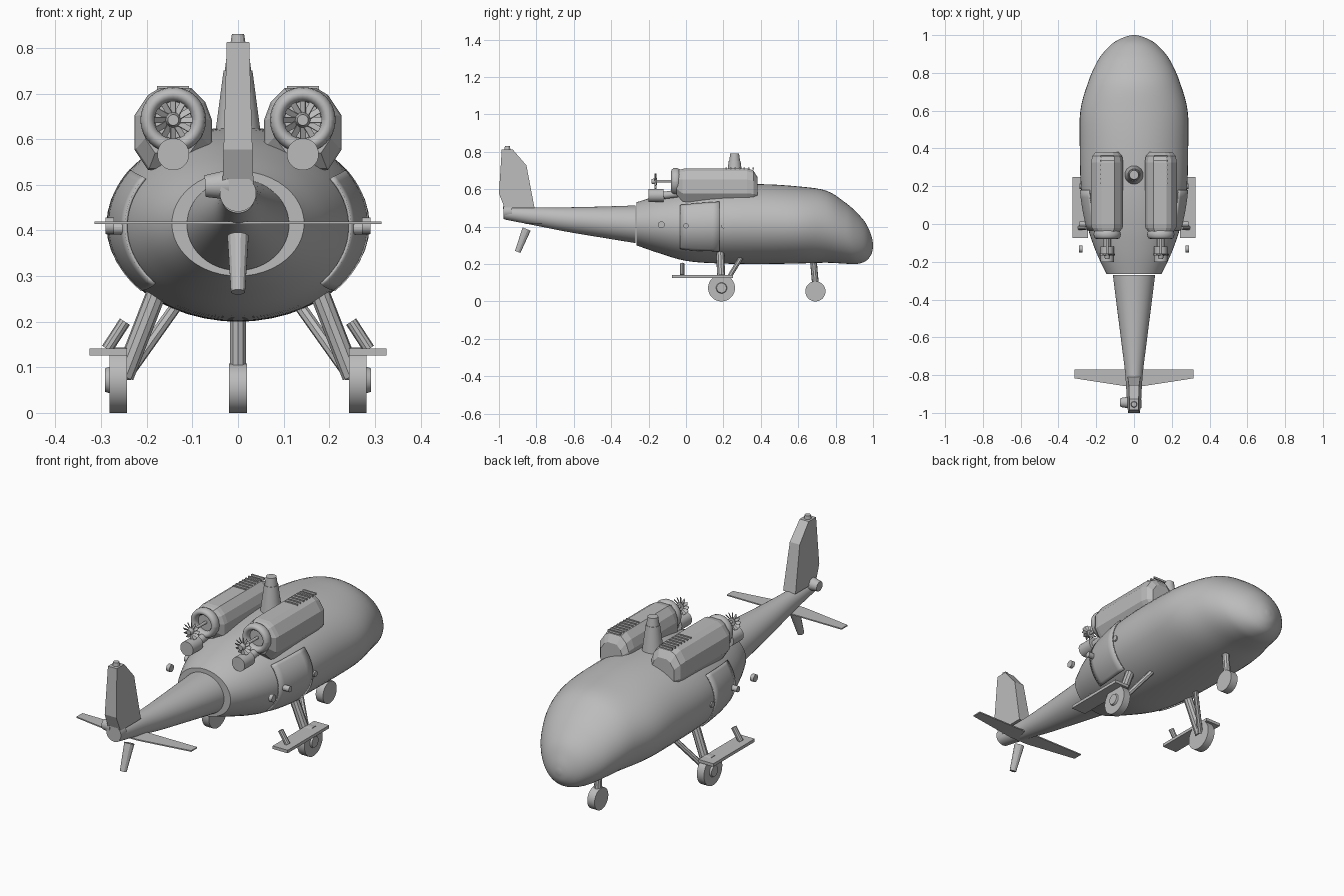
import bpy, bmesh, math
from mathutils import Vector

if "Cube" in bpy.data.objects:
    bpy.data.objects.remove(bpy.data.objects["Cube"], do_unlink=True)

grey = bpy.data.materials.new("plain grey")
grey.use_nodes = True
tone = (0.5, 0.5, 0.5, 1)
grey.diffuse_color = tone
grey.node_tree.nodes["Principled BSDF"].inputs["Base Color"].default_value = tone


def finish(bm, name, smooth=False, angle=40):
    bmesh.ops.recalc_face_normals(bm, faces=bm.faces)
    mesh = bpy.data.meshes.new(name)
    bm.to_mesh(mesh)
    bm.free()
    mesh.materials.append(grey)
    ob = bpy.data.objects.new(name, mesh)
    bpy.context.scene.collection.objects.link(ob)
    if smooth:
        bpy.ops.object.select_all(action="DESELECT")
        ob.select_set(True)
        bpy.context.view_layer.objects.active = ob
        bpy.ops.object.shade_smooth_by_angle(angle=math.radians(angle))
    return ob


def skin(name, rings, closed=True, caps=True, **kw):
    """Join rings of points with quads."""
    bm = bmesh.new()
    loops = [[bm.verts.new(p) for p in ring] for ring in rings]
    n = len(loops[0])
    for a, b in zip(loops, loops[1:]):
        for i in range(n if closed else n - 1):
            j = (i + 1) % n
            bm.faces.new((a[i], a[j], b[j], b[i]))
    if caps:
        bm.faces.new(loops[0])
        bm.faces.new(loops[-1])
    return finish(bm, name, **kw)


def rod(name, a, b, r1, r2=None, sides=12, smooth=False):
    """Straight tapered bar between two points."""
    a, b = Vector(a), Vector(b)
    q = (b - a).to_track_quat("Z", "Y")
    rings = []
    for p, r in ((a, r1), (b, r1 if r2 is None else r2)):
        rings.append([p + q @ Vector((r * math.cos(t), r * math.sin(t), 0))
                      for t in (math.tau * (i + 0.5) / sides for i in range(sides))])
    return skin(name, rings, smooth=smooth)


def box(name, lo, hi):
    corners = [(0, 0), (1, 0), (1, 1), (0, 1)]
    pick = lambda k, f: lo[k] + (hi[k] - lo[k]) * f
    return skin(name, [[(pick(0, u), pick(1, v), z) for u, v in corners]
                       for z in (lo[2], hi[2])])


def spline(rows, steps=5):
    """Smooth a list of stations with a Catmull-Rom curve."""
    pts = [Vector(r) for r in rows]
    out = []
    for i in range(len(pts) - 1):
        p0, p1 = pts[max(i - 1, 0)], pts[i]
        p2, p3 = pts[i + 1], pts[min(i + 2, len(pts) - 1)]
        for s in range(steps):
            t = s / steps
            out.append(p1 + 0.5 * t * ((p2 - p0) + t * ((2 * p0 - 5 * p1 + 4 * p2 - p3)
                       + t * (3 * p1 - p0 - 3 * p2 + p3))))
    return out + [pts[-1]]


def section(row, angles, grow=0):
    y, low, high, half = row
    return [((half + grow) * math.cos(t), y,
             (low + high) / 2 + ((high - low) / 2 + grow) * math.sin(t)) for t in angles]


circle = [math.tau * i / 48 for i in range(48)]

# Fuselage: y, bottom, top, half width
hull = spline([
    (-.265, .3, .53, .145), (-.15, .26, .565, .2), (0, .217, .6, .25),
    (.18, .203, .622, .28), (.4, .2, .627, .287), (.6, .203, .615, .284),
    (.75, .207, .592, .243), (.85, .202, .53, .2), (.91, .2, .478, .16),
    (.96, .215, .42, .108), (.99, .25, .355, .05), (1, .29, .31, .01)])
skin("fuselage", [section(r, circle) for r in hull], smooth=True)

# Tail boom
boom = spline([(-.27, .312, .513, .112), (-.46, .343, .507, .088),
               (-.65, .375, .503, .064), (-.8, .405, .503, .046),
               (-.97, .438, .505, .036)])
skin("tail_boom", [section(r, circle) for r in boom], smooth=True)
rod("tail_boom_end", (0, -.975, .481), (0, -.93, .481), .04, sides=32, smooth=True)
rod("tail_rotor_hub", (-.072, -.945, .497), (-.02, -.945, .5), .024, .033, 24, True)

# Tail fin, thicker at its root
fin = [(-1, .577), (-.985, .813), (-.927, .813), (-.853, .727), (-.81, .5), (-.97, .5)]
width = lambda z: .034 - .03 * (z - .5)
skin("tail_fin", [[(s * width(z), y, z) for y, z in fin] for s in (-1, 1)])
rod("fin_lamp", (0, -.955, .81), (0, -.955, .83), .017, .014, 12)
rod("tail_skid", (0, -.852, .387), (0, -.9, .265), .024, .016, 12)

# Horizontal tailplane
plane = [(-.315, -.77), (.315, -.77), (.315, -.817), (.05, -.858),
         (-.05, -.858), (-.315, -.817)]
skin("tailplane", [[(x, y, z) for x, y in plane] for z in (.414, .42)])

# Rotor mast
rod("rotor_mast", (0, .26, .6), (0, .26, .75), .052, .032, 24, True)
rod("rotor_mast_cap", (0, .26, .7), (0, .26, .79), .036, .024, 24, True)

# Nose wheel
rod("nose_strut", (0, .68, .23), (0, .695, .06), .018, sides=10)
rod("nose_wheel", (-.02, .692, .054), (.02, .692, .054), .054, sides=40, smooth=True)

# Octagonal outline of the engine pod, relative to its centre
pod = [(-.05, -.09), (.055, -.09), (.085, -.045), (.085, .03),
       (.055, .075), (.03, .09), (-.04, .09), (-.07, .06), (-.085, .02), (-.085, -.04)]

for side, s in (("left", 1), ("right", -1)):
    cx, cz = s * .142, .622
    # Engine pod with chamfered ends
    rings = [[(cx + s * u * f, y, cz + v * f + up) for u, v in pod]
             for y, f, up in ((-.05, .72, .012), (-.02, .96, 0), (.0, 1, 0),
                              (.325, 1, 0), (.36, .93, -.005), (.382, .7, -.02))]
    skin(side + "_engine_pod", rings)

    # Rounded intake lip turned about the engine axis
    iz, lip, tube = .642, .056, .016
    rings = []
    for i in range(33):
        a = math.tau * i / 32
        rings.append([(cx + (lip + tube * math.cos(b)) * math.cos(a),
                       -.055 + .024 * math.sin(b),
                       iz + (lip + tube * math.cos(b)) * math.sin(a))
                      for b in (math.tau * k / 12 for k in range(12))])
    skin(side + "_intake_lip", rings, caps=False, smooth=True, angle=60)

    # Fan on its shaft
    rod(side + "_fan_shaft", (cx, -.17, iz), (cx, -.04, iz), .007, sides=12)
    rod(side + "_fan_hub", (cx, -.185, iz), (cx, -.155, iz), .012, .019, 16, True)
    bm = bmesh.new()
    for i in range(12):
        a = math.tau * i / 12
        out = Vector((math.cos(a), 0, math.sin(a)))
        across = Vector((-math.sin(a), 0.8, math.cos(a))) * .006
        mid = Vector((cx, -.162, iz))
        thick = out.cross(across).normalized() * .001
        bottom, top = [[bm.verts.new(mid + out * r + across * k + t) for r, k in
                        ((.012, -1), (.042, -1), (.042, 1), (.012, 1))]
                       for t in (-thick, thick)]
        bm.faces.new(bottom)
        bm.faces.new(top)
        for j in range(4):
            k = (j + 1) % 4
            bm.faces.new((bottom[j], bottom[k], top[k], top[j]))
    finish(bm, side + "_fan_blades")
    rod(side + "_exhaust", (cx, -.2, .567), (cx, -.12, .567), .035, sides=32, smooth=True)
    rod(side + "_exhaust_pipe", (cx, -.12, .567), (cx, -.02, .58), .02, sides=16, smooth=True)

    # Cooling slats over the pod
    for i in range(7):
        y = .215 + i * .024
        box(f"{side}_slat_{i}", (cx - .035, y - .004, .706), (cx + .035, y + .004, .716))

    # Main gear: wheel, hub, struts
    rod(side + "_main_wheel", (s * .243, .19, .072), (s * .282, .19, .072), .072,
        sides=40, smooth=True)
    rod(side + "_wheel_hub", (s * .28, .19, .072), (s * .291, .19, .072), .03, .026, 24, True)
    rod(side + "_main_strut", (s * .18, .183, .26), (s * .25, .19, .08), .022, sides=10)
    rod(side + "_brace_strut", (s * .135, .295, .235), (s * .245, .2, .08), .013, sides=8)

    # Step board and its hanger
    box(side + "_step_board", (s * .243, -.075, .126), (s * .325, .25, .141))
    rod(side + "_step_hanger", (s * .248, -.02, .2), (s * .287, -.02, .14), .013, sides=10)

    # Side lamps
    rod(side + "_side_lamp", (s * .272, -.132, .41), (s * .29, -.132, .41), .018,
        sides=20, smooth=True)
    for y in (0, .2):
        rod(f"{side}_side_fitting_{y}", (s * .25, y, .405), (s * .288, y, .405), .014, sides=16)

    # Raised door panel hugging the hull
    arc = [math.radians(-42 + 4 * i) for i in range(20)]
    rows = [r for r in hull if -.04 < r[0] < .2]
    rings = [[(s * x, y, z) for x, y, z in section(r, arc, .004)] for r in rows]
    door = skin(side + "_door_panel", rings, closed=False, caps=False, smooth=True)
    rim = door.modifiers.new("thickness", "SOLIDIFY")
    rim.thickness = .006
    rim.offset = 0
